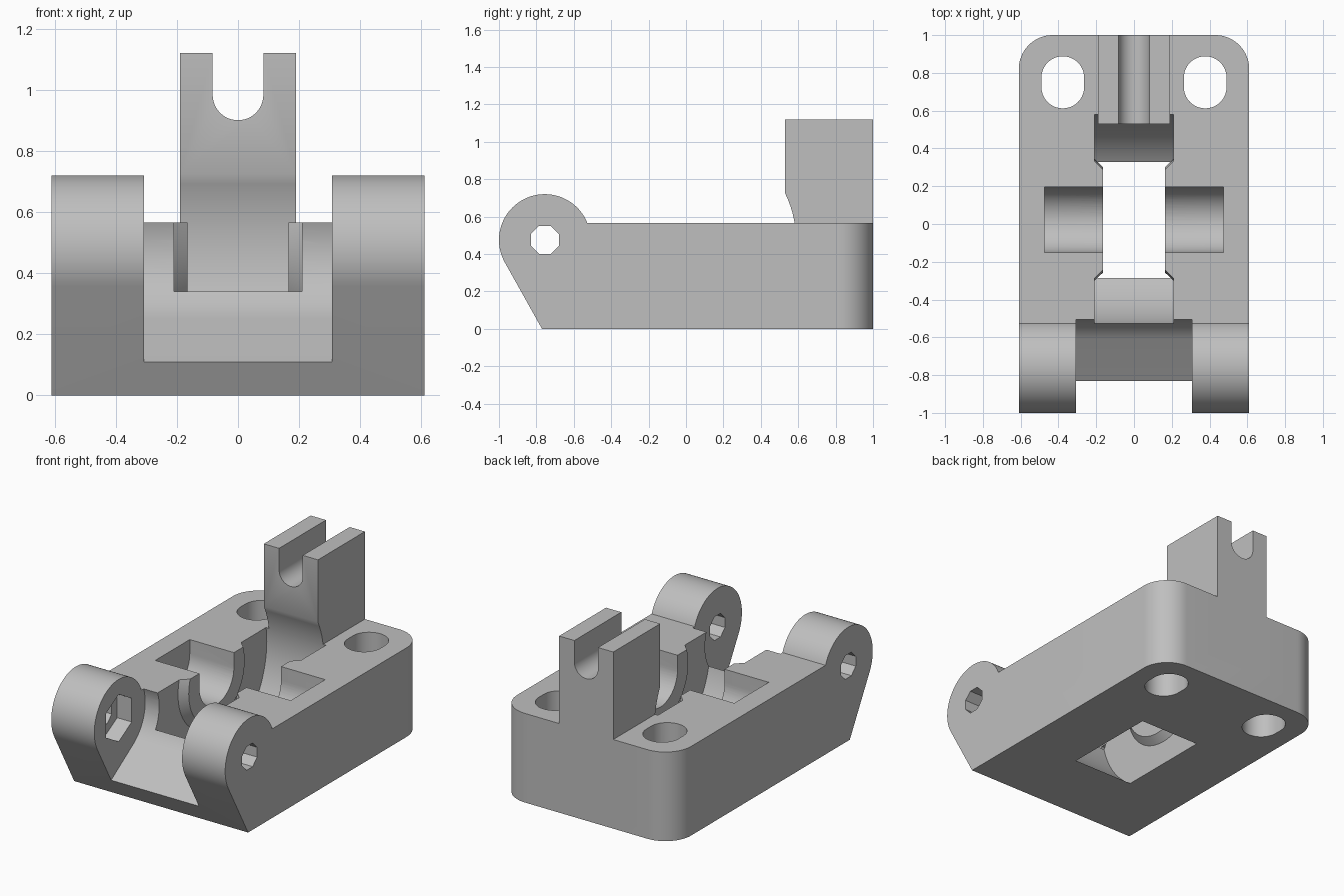
import bpy, bmesh
from math import sin, cos, radians, pi
from mathutils import Vector

cube = bpy.data.objects.get("Cube")
if cube:
    bpy.data.objects.remove(cube, do_unlink=True)

grey = bpy.data.materials.new("light_grey")
grey.use_nodes = True
COLOUR = (0.52, 0.52, 0.52, 1)
grey.diffuse_color = COLOUR
grey.node_tree.nodes["Principled BSDF"].inputs["Base Color"].default_value = COLOUR

HINGE = (-0.755, 0.475)    # hinge axis (y, z)
AXLE = (0.022, 0.475)      # wheel axis (y, z)
TOP = 0.565


def arc(centre, r, start, end, n=32):
    """Points along an arc, angles in degrees."""
    angles = [radians(start + (end - start) * i / n) for i in range(n + 1)]
    return [(centre[0] + r * cos(a), centre[1] + r * sin(a)) for a in angles]


def make(name, bm):
    bmesh.ops.recalc_face_normals(bm, faces=bm.faces)
    mesh = bpy.data.meshes.new(name)
    bm.to_mesh(mesh)
    bm.free()
    mesh.materials.append(grey)
    obj = bpy.data.objects.new(name, mesh)
    bpy.context.collection.objects.link(obj)
    return obj


def prism(name, points, axis, low, high):
    """Extrude a 2D outline along x, y or z."""
    def place(p, d):
        return {"x": (d, p[0], p[1]), "y": (p[0], d, p[1]), "z": (p[0], p[1], d)}[axis]
    bm = bmesh.new()
    face = bm.faces.new([bm.verts.new(place(p, low)) for p in points])
    out = bmesh.ops.extrude_face_region(bm, geom=[face])
    verts = [v for v in out["geom"] if isinstance(v, bmesh.types.BMVert)]
    bmesh.ops.translate(bm, verts=verts, vec=Vector(place((0, 0), high - low)))
    return make(name, bm)


def combine(target, tool, operation="DIFFERENCE"):
    tool.hide_render = True
    mod = target.modifiers.new(tool.name, "BOOLEAN")
    mod.operation, mod.object, mod.solver = operation, tool, "EXACT"
    bpy.context.view_layer.objects.active = target
    bpy.ops.object.modifier_apply(modifier=mod.name)
    bpy.data.objects.remove(tool, do_unlink=True)


# Base block with the hinge barrel in its side profile
side = [(-0.77, 0), (1, 0), (1, TOP)] + arc(HINGE, 0.245, 21.5, 209, 56)
bracket = prism("hinge_bracket", side, "x", -0.61, 0.61)

# Rounded rear corners
bm = bmesh.new()
bm.from_mesh(bracket.data)
corners = [e for e in bm.edges if all(v.co.y > 0.99 for v in e.verts)
           and abs(e.verts[0].co.z - e.verts[1].co.z) > 0.1]
bmesh.ops.bevel(bm, geom=corners, offset=0.18, segments=16, profile=0.5, affect="EDGES")
bm.to_mesh(bracket.data)
bm.free()

# Forked post at the back
fork = [(-0.19, 0.2), (0.19, 0.2), (0.19, 1.12), (0.083, 1.12)]
fork += arc((0, 0.983), 0.083, 0, -180, 24) + [(-0.083, 1.12), (-0.19, 1.12)]
combine(bracket, prism("fork_post", fork, "y", 0.53, 1.0), "UNION")

# Gap between the hinge ears, with a sloping floor
gap = [(-1.2, -0.13)] + arc(HINGE, 0.265, -57, 90) + [(-1.2, 0.74)]
combine(bracket, prism("hinge_gap", gap, "x", -0.308, 0.308))

# Wheel well, turned about the axle so that conical bosses remain at its sides
half = [(0.165, 0), (0.165, 0.28), (0.21, 0.323), (0.21, 0.566)]
outline = half + [(-x, r) for x, r in reversed(half)]
bm = bmesh.new()
verts = [bm.verts.new((x, AXLE[0], AXLE[1] + r)) for x, r in outline]
edges = [bm.edges.new(pair) for pair in zip(verts, verts[1:])]
bmesh.ops.spin(bm, geom=verts + edges, cent=(0, *AXLE), axis=(1, 0, 0),
               angle=2 * pi, steps=96, use_merge=True)
bmesh.ops.remove_doubles(bm, verts=bm.verts, dist=0.0001)
combine(bracket, make("wheel_well", bm))

# Axle cradle, open at the top
cradle = [(AXLE[0] - 0.173, 0.8)] + arc(AXLE, 0.173, 180, 360) + [(AXLE[0] + 0.173, 0.8)]
combine(bracket, prism("axle_cradle", cradle, "x", -0.475, 0.475))

# Oblong mounting holes
for s in (-1, 1):
    x = s * 0.377
    hole = arc((x, 0.775), 0.113, 0, 180, 20) + arc((x, 0.725), 0.113, 180, 360, 20)
    combine(bracket, prism("mounting_hole", hole, "z", -0.1, 0.7))

# Eight-sided hinge pin hole and six-sided nut recess
combine(bracket, prism("pin_hole", arc(HINGE, 0.081, 22.5, 337.5, 7), "x", -0.7, 0.7))
combine(bracket, prism("nut_recess", arc(HINGE, 0.15, 30, 330, 5), "x", -0.41, -0.2))

# Smooth curves, sharp corners
bpy.ops.object.select_all(action="DESELECT")
bracket.select_set(True)
bpy.context.view_layer.objects.active = bracket
bpy.ops.object.shade_smooth_by_angle(angle=radians(25))
